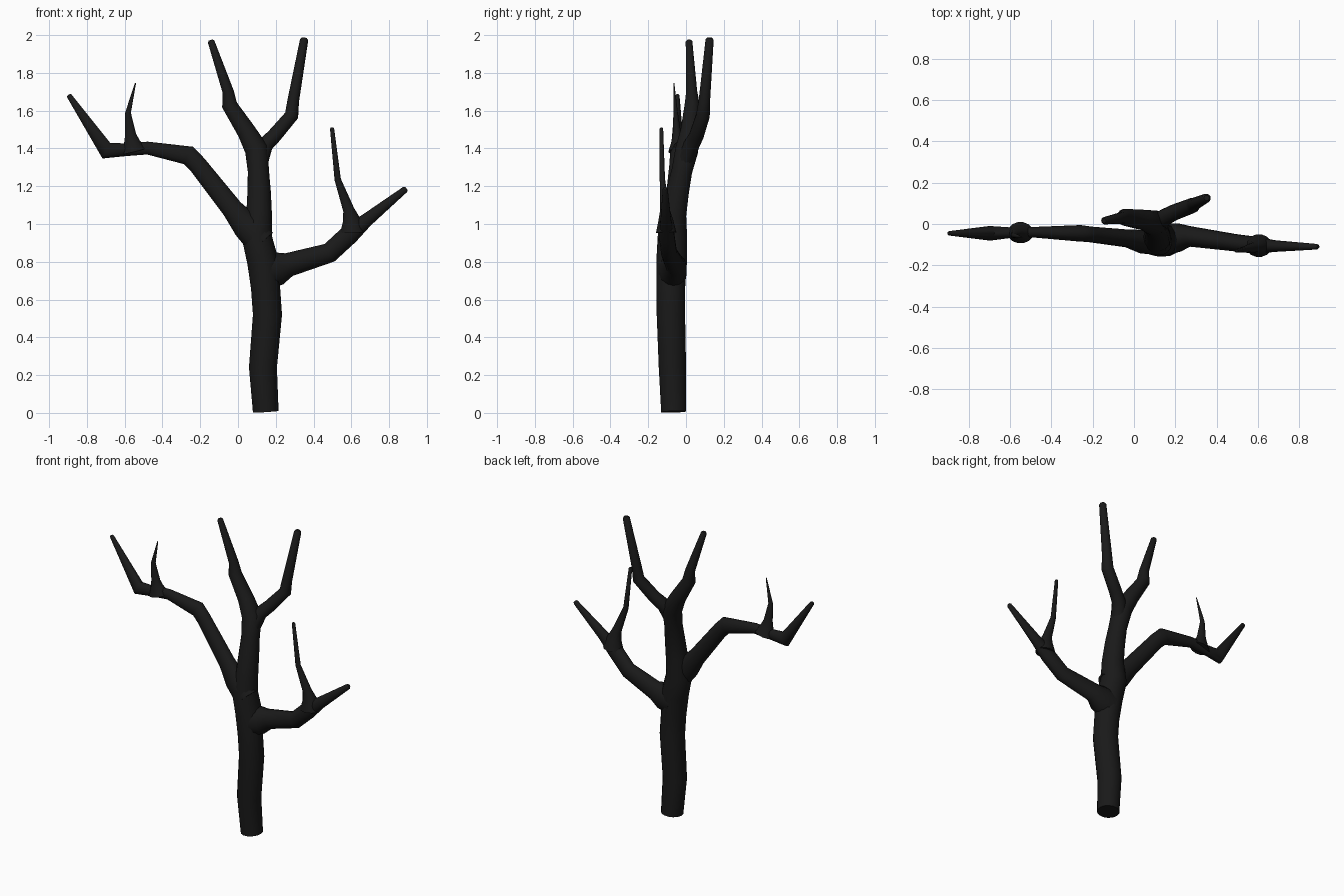
import bpy, bmesh, math
from mathutils import Vector

SIDES = 14
bark = bpy.data.materials.new("dark_bark")
bark.diffuse_color = (0.01, 0.01, 0.01, 1)


def limb(name, pts, depth=1.0, cap_tip=True):
    """Tapered tube through (x, y, z, radius) points; depth scales its y thickness."""
    pos = [Vector(p[:3]) for p in pts]
    rad = [p[3] for p in pts]
    tans = []
    for i in range(len(pos)):
        t = Vector((0, 0, 0))
        if i > 0:
            t += (pos[i] - pos[i - 1]).normalized()
        if i < len(pos) - 1:
            t += (pos[i + 1] - pos[i]).normalized()
        tans.append(t.normalized())
    if cap_tip:  # slightly rounded end
        pos.append(pos[-1] + tans[-1] * rad[-1] * 0.5)
        tans.append(tans[-1])
        rad.append(rad[-1] * 0.6)
    bm = bmesh.new()
    rings = []
    for p, t, r in zip(pos, tans, rad):
        u = Vector((0, 1, 0)).cross(t).normalized()
        v = t.cross(u)
        ring = []
        for k in range(SIDES):
            a = 2 * math.pi * k / SIDES
            ring.append(bm.verts.new(p + u * r * math.cos(a) + v * r * depth * math.sin(a)))
        rings.append(ring)
    for a, b in zip(rings, rings[1:]):
        for k in range(SIDES):
            n = (k + 1) % SIDES
            bm.faces.new((a[k], a[n], b[n], b[k]))
    bm.faces.new(rings[0][::-1])
    bm.faces.new(rings[-1])
    bmesh.ops.recalc_face_normals(bm, faces=bm.faces)
    me = bpy.data.meshes.new(name)
    bm.to_mesh(me)
    bm.free()
    me.materials.append(bark)
    ob = bpy.data.objects.new(name, me)
    bpy.context.collection.objects.link(ob)
    bpy.ops.object.select_all(action='DESELECT')
    ob.select_set(True)
    bpy.context.view_layer.objects.active = ob
    bpy.ops.object.shade_smooth_by_angle(angle=math.radians(40))
    return ob


# Trunk, running on into the left leader
limb("trunk", [
    (0.147, -0.065, 0.006, 0.068), (0.132, -0.072, 0.24, 0.074),
    (0.156, -0.080, 0.52, 0.077), (0.146, -0.080, 0.66, 0.077),
    (0.132, -0.076, 0.80, 0.083), (0.100, -0.072, 0.93, 0.080),
    (0.112, -0.065, 1.05, 0.068), (0.112, -0.045, 1.17, 0.062),
    (0.108, -0.022, 1.28, 0.056), (0.098, 0.005, 1.395, 0.062),
    (0.045, 0.020, 1.49, 0.050), (-0.045, 0.033, 1.63, 0.041),
    (-0.052, 0.030, 1.70, 0.030), (-0.142, 0.016, 1.965, 0.018)])

# Right leader
limb("right_leader", [
    (0.110, -0.010, 1.33, 0.050), (0.145, 0.030, 1.42, 0.042),
    (0.192, 0.055, 1.467, 0.039), (0.284, 0.090, 1.575, 0.037),
    (0.292, 0.097, 1.65, 0.031), (0.350, 0.125, 1.975, 0.022)])

# Left limb and its twig
limb("left_limb", [
    (0.125, -0.090, 0.90, 0.080), (0.045, -0.085, 0.99, 0.075),
    (-0.03, -0.070, 1.08, 0.056), (-0.215, -0.050, 1.315, 0.049),
    (-0.262, -0.045, 1.363, 0.052), (-0.48, -0.040, 1.402, 0.034),
    (-0.60, -0.042, 1.393, 0.034), (-0.697, -0.045, 1.388, 0.046),
    (-0.893, -0.045, 1.678, 0.014)], depth=0.78)
limb("left_twig", [
    (-0.550, -0.042, 1.385, 0.065), (-0.562, -0.045, 1.435, 0.042),
    (-0.569, -0.048, 1.475, 0.029), (-0.582, -0.055, 1.59, 0.015),
    (-0.543, -0.064, 1.745, 0.003)], depth=0.8)

# Right limb and its twig
limb("right_limb", [
    (0.140, -0.075, 0.75, 0.100), (0.215, -0.065, 0.765, 0.088),
    (0.270, -0.060, 0.785, 0.063), (0.485, -0.090, 0.848, 0.053),
    (0.590, -0.103, 0.945, 0.052), (0.680, -0.107, 1.020, 0.036),
    (0.885, -0.110, 1.183, 0.017)], depth=0.8)
limb("right_twig", [
    (0.605, -0.105, 0.955, 0.065), (0.602, -0.107, 1.02, 0.047),
    (0.586, -0.112, 1.075, 0.030), (0.528, -0.125, 1.235, 0.017),
    (0.498, -0.130, 1.505, 0.011)], depth=0.85)
